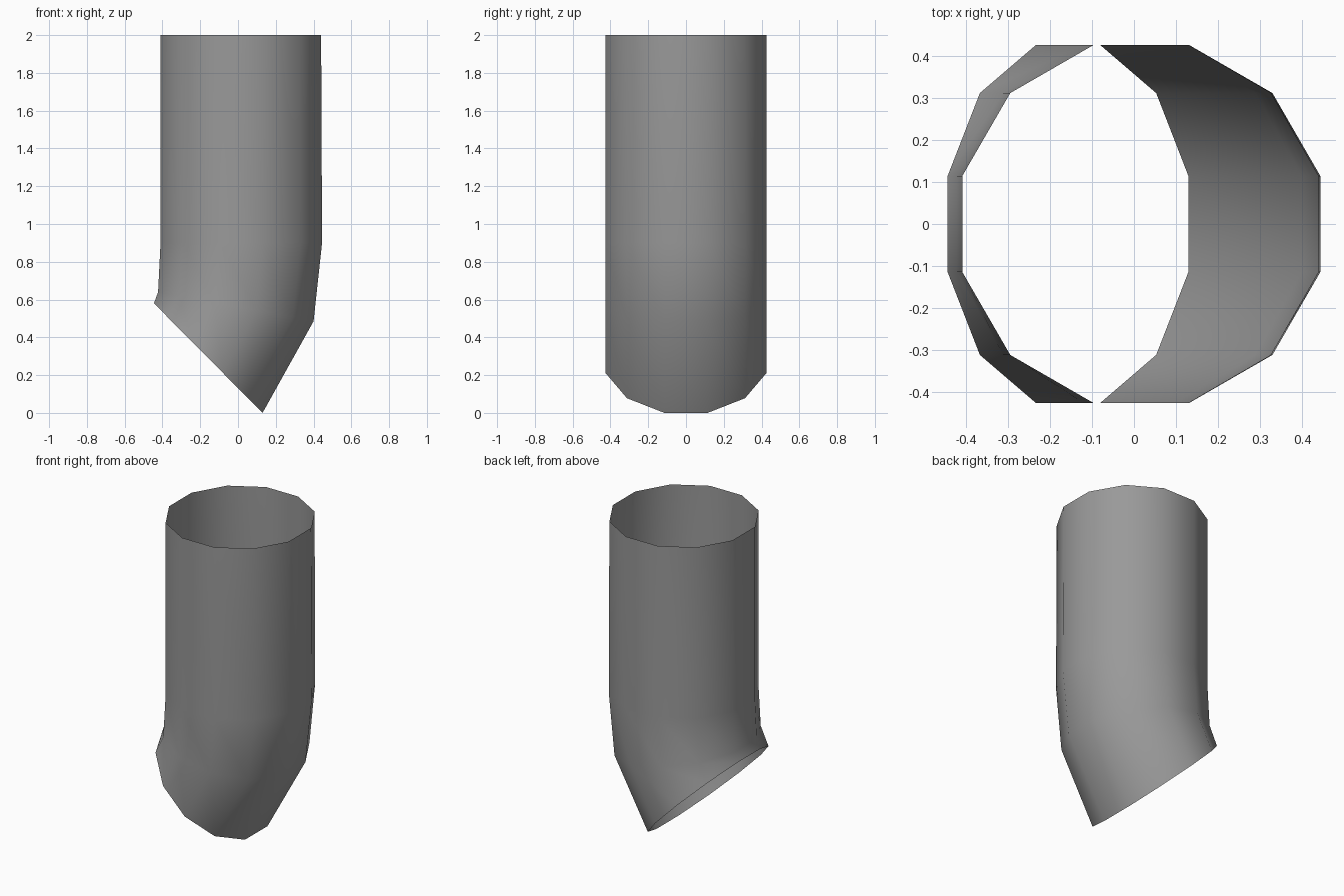
import bpy
import bmesh
import math

cube = bpy.data.objects.get("Cube")
if cube:
    bpy.data.objects.remove(cube, do_unlink=True)

SIDES = 12
HALF = math.pi / SIDES
WIDTH = 0.427  # flat-to-flat half width of the tube

# Each ring is a tilted section: (left x, left z, right x, right z)
RINGS = [
    (-0.41, 2.0, 0.44, 2.0),
    (-0.41, 0.9, 0.445, 0.9),
    (-0.423, 0.64, 0.40, 0.485),
    (-0.445, 0.58, 0.13, 0.0),
]

# Plain grey metal
grey = bpy.data.materials.new("grey metal")
grey.use_nodes = True
colour = (0.32, 0.32, 0.32, 1)
grey.diffuse_color = colour
grey.node_tree.nodes["Principled BSDF"].inputs["Base Color"].default_value = colour

# Open tube with a bent, obliquely cut lower end
bm = bmesh.new()
rings = []
for xl, zl, xr, zr in RINGS:
    ring = []
    for i in range(SIDES):
        a = HALF + 2 * HALF * i
        c = math.cos(a) / math.cos(HALF)
        s = math.sin(a) / math.cos(HALF)
        t = (c + 1) / 2
        ring.append(bm.verts.new((xl + (xr - xl) * t, WIDTH * s, zl + (zr - zl) * t)))
    rings.append(ring)
for upper, lower in zip(rings, rings[1:]):
    for i in range(SIDES):
        j = (i + 1) % SIDES
        face = bm.faces.new((upper[i], lower[i], lower[j], upper[j]))
        face.smooth = True
mesh = bpy.data.meshes.new("bent_pipe")
bm.to_mesh(mesh)
bm.free()
mesh.materials.append(grey)
pipe = bpy.data.objects.new("bent_pipe", mesh)
bpy.context.collection.objects.link(pipe)
